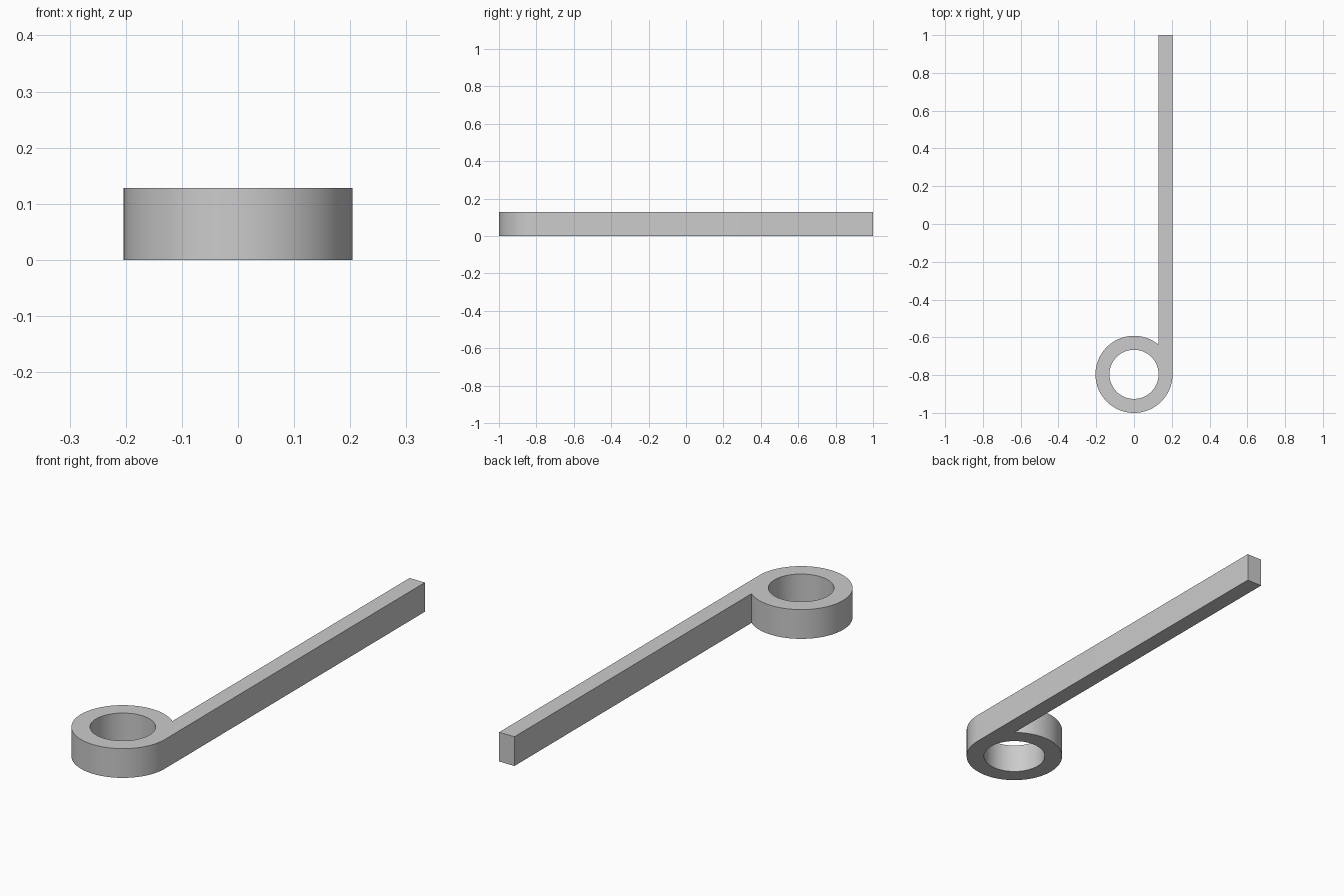
import bpy, bmesh, math

cube = bpy.data.objects.get("Cube")
if cube:
    bpy.data.objects.remove(cube, do_unlink=True)

OUTER, INNER, HEIGHT = 0.204, 0.130, 0.128
CENTRE_Y = OUTER - 1.0
SEGMENTS = 96


def arc(radius, start, end, steps):
    """Points on an arc around the eye centre."""
    angles = [start + (end - start) * i / steps for i in range(steps + 1)]
    return [(radius * math.cos(a), CENTRE_Y + radius * math.sin(a)) for a in angles]


def add_loop(bm, points):
    verts = [bm.verts.new((x, y, 0)) for x, y in points]
    return [bm.edges.new((v, verts[(i + 1) % len(verts)])) for i, v in enumerate(verts)]


# Outline: around the eye, then along the straight shank and back
meet = math.acos(INNER / OUTER)
outline = arc(OUTER, meet, 2 * math.pi, SEGMENTS) + [(OUTER, 1.0), (INNER, 1.0)]
hole = arc(INNER, 0, 2 * math.pi, SEGMENTS)[:-1]

bm = bmesh.new()
edges = add_loop(bm, outline) + add_loop(bm, hole)
bmesh.ops.triangle_fill(bm, edges=edges, use_beauty=True, use_dissolve=False)

# Thicken the flat profile
result = bmesh.ops.extrude_face_region(bm, geom=bm.faces[:], use_keep_orig=True)
top = [g for g in result["geom"] if isinstance(g, bmesh.types.BMVert)]
bmesh.ops.translate(bm, verts=top, vec=(0, 0, HEIGHT))
bmesh.ops.recalc_face_normals(bm, faces=bm.faces[:])

mesh = bpy.data.meshes.new("eye_and_shank")
bm.to_mesh(mesh)
bm.free()
part = bpy.data.objects.new("eye_and_shank", mesh)
bpy.context.collection.objects.link(part)

# Plain grey finish
grey = bpy.data.materials.new("light grey")
grey.use_nodes = True
colour = (0.6, 0.6, 0.6, 1)
grey.diffuse_color = colour
grey.node_tree.nodes["Principled BSDF"].inputs["Base Color"].default_value = colour
mesh.materials.append(grey)

# Smooth round walls, crisp edges
bpy.ops.object.select_all(action="DESELECT")
part.select_set(True)
bpy.context.view_layer.objects.active = part
bpy.ops.object.shade_smooth_by_angle(angle=math.radians(30))
